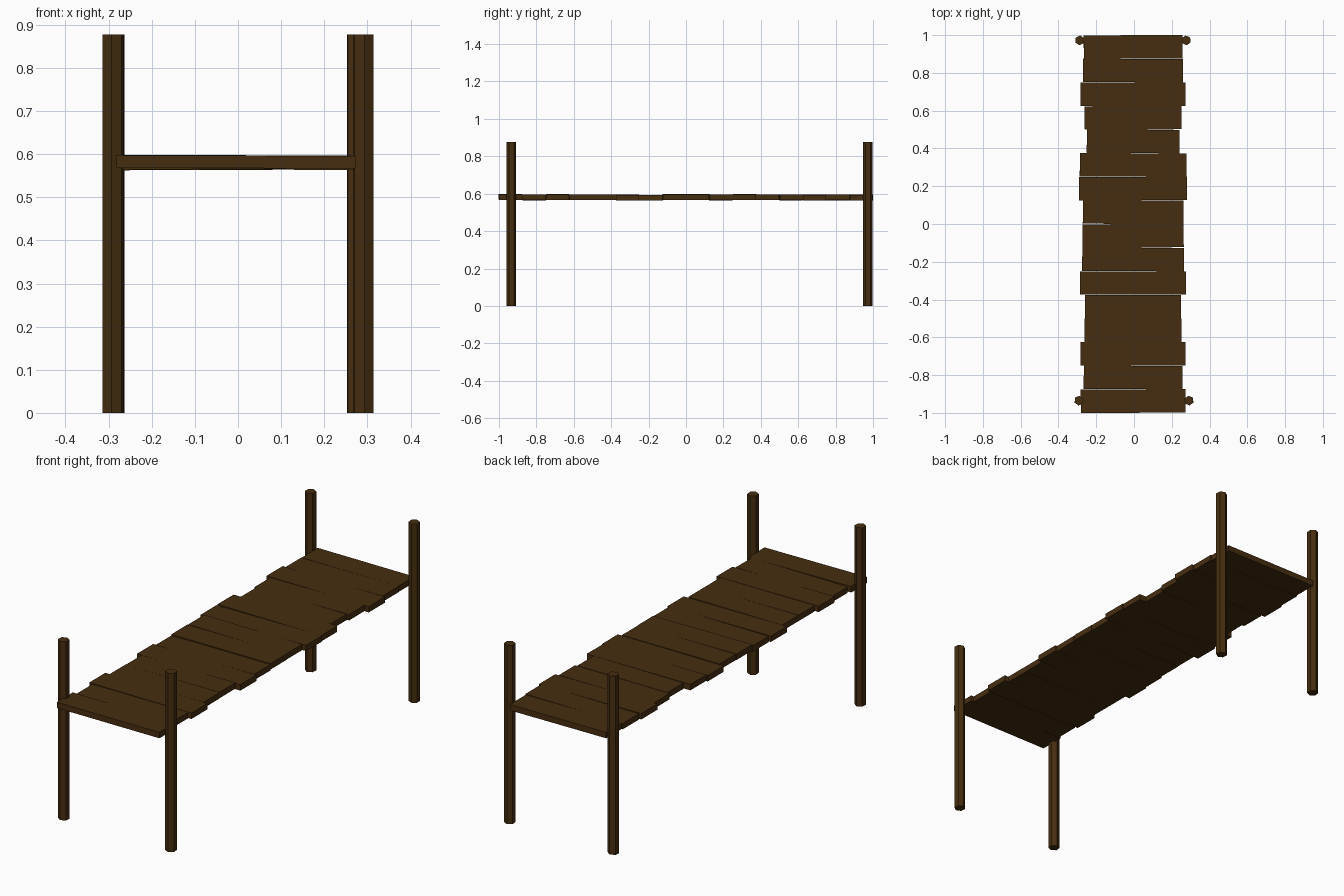
import bpy, bmesh
from math import radians
from mathutils import Matrix

default = bpy.data.objects.get("Cube")
if default:
    bpy.data.objects.remove(default, do_unlink=True)

wood = bpy.data.materials.new("dark_brown_wood")
wood.use_nodes = True
colour = (0.062, 0.027, 0.005, 1)
wood.diffuse_color = colour
bsdf = wood.node_tree.nodes["Principled BSDF"]
bsdf.inputs["Base Color"].default_value = colour
bsdf.inputs["Roughness"].default_value = 0.9


def finish(bm, name):
    mesh = bpy.data.meshes.new(name)
    bm.to_mesh(mesh)
    bm.free()
    mesh.materials.append(wood)
    obj = bpy.data.objects.new(name, mesh)
    bpy.context.collection.objects.link(obj)
    return obj


def post(name, x, y, turn):
    """Six-sided upright standing on the ground."""
    height = 0.877
    bm = bmesh.new()
    bmesh.ops.create_cone(bm, cap_ends=True, segments=6, radius1=0.026,
                          radius2=0.026, depth=height)
    # Put a corner on the +x axis before turning the post
    first = max(bm.verts, key=lambda v: v.co.x)
    if abs(first.co.y) > 0.001:
        bmesh.ops.rotate(bm, verts=bm.verts, matrix=Matrix.Rotation(radians(30), 3, 'Z'))
    obj = finish(bm, name)
    obj.location = (x, y, height / 2)
    obj.rotation_euler.z = radians(turn)


def plank(name, y, half_width, lift, yaw, roll):
    """Flat board laid across the walkway, slightly askew."""
    bm = bmesh.new()
    bmesh.ops.create_cube(bm, size=1)
    bmesh.ops.scale(bm, verts=bm.verts, vec=(2 * half_width, 0.124, 0.029))
    obj = finish(bm, name)
    obj.location = (-0.005, y, 0.581 + lift)
    obj.rotation_euler = (0, radians(roll), radians(yaw))


# Corner posts
post("front_right_post", -0.291, -0.935, 25)
post("front_left_post", 0.291, -0.935, -25)
post("back_right_post", -0.287, 0.972, 25)
post("back_left_post", 0.276, 0.972, -25)

# Deck boards from front to back: half width, lift, yaw and roll
half_widths = [.277, .261, .277, .256, .255, .280, .269, .268,
               .266, .286, .282, .245, .256, .277, .265, .261]
lifts = [.001, -.001, .001, 0, 0, -.002, -.003, .002,
         .002, -.001, .001, 0, -.001, -.001, -.002, -.002]
yaws = [.4, -.3, 0, .1, 0, 0, -.3, .4, -.3, .3, -.3, -.4, .3, 0, -.3, .2]
rolls = [.2, -.3, .2, 0, -.2, .3, -.2, .2]
for i, half_width in enumerate(half_widths):
    plank(f"deck_plank_{i + 1}", -0.9375 + 0.125 * i, half_width,
          lifts[i], yaws[i], rolls[i % len(rolls)])
